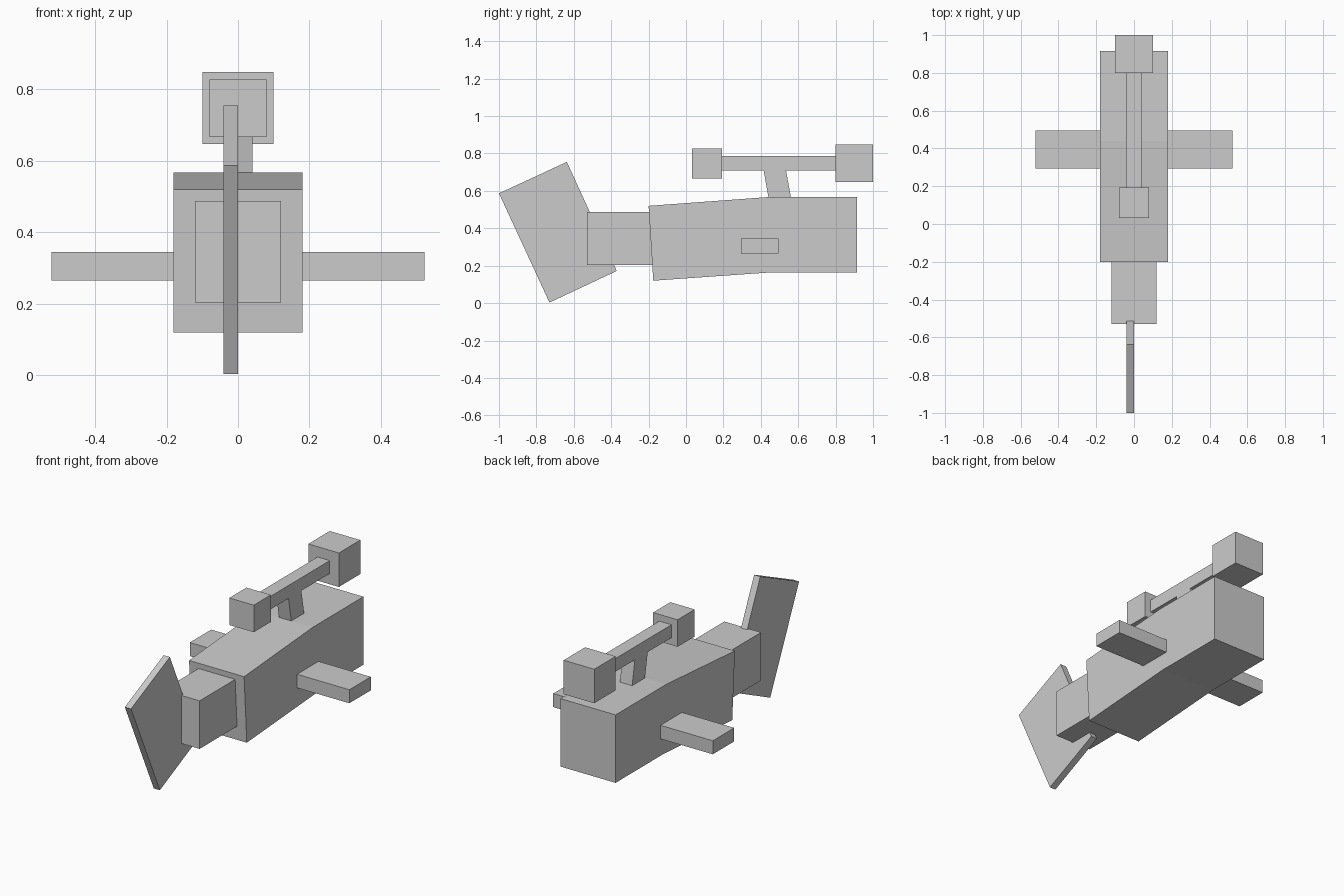
import bpy, bmesh

if "Cube" in bpy.data.objects:
    bpy.data.objects.remove(bpy.data.objects["Cube"])


def extrude_profile(name, profile, x0, x1):
    """Extrude a (y, z) outline from x0 to x1."""
    bm = bmesh.new()
    face = bm.faces.new([bm.verts.new((x0, y, z)) for y, z in profile])
    result = bmesh.ops.extrude_face_region(bm, geom=[face])
    verts = [v for v in result["geom"] if isinstance(v, bmesh.types.BMVert)]
    bmesh.ops.translate(bm, verts=verts, vec=(x1 - x0, 0, 0))
    bmesh.ops.recalc_face_normals(bm, faces=bm.faces)
    mesh = bpy.data.meshes.new(name)
    bm.to_mesh(mesh)
    bm.free()
    obj = bpy.data.objects.new(name, mesh)
    bpy.context.collection.objects.link(obj)
    return obj


def box(name, half_width, y0, y1, z0, z1):
    """Box centred on x = 0."""
    return extrude_profile(name, [(y0, z0), (y1, z0), (y1, z1), (y0, z1)],
                           -half_width, half_width)


# Main body: straight rear section, front section drooping slightly
body = extrude_profile("body", [(-0.20, 0.52), (-0.175, 0.12), (0.465, 0.165),
                                (0.915, 0.165), (0.915, 0.567), (0.44, 0.567)],
                       -0.18, 0.18)

# Narrow nose block and tilted blade set off-centre
box("nose_block", 0.12, -0.53, -0.18, 0.203, 0.487)
extrude_profile("blade", [(-1.0, 0.587), (-0.73, 0.003),
                          (-0.37, 0.172), (-0.637, 0.755)], -0.04, 0.0)

# Side bars passing through the body
box("side_bar", 0.522, 0.295, 0.495, 0.265, 0.345)

# Top sight: slanted post, rail and two end blocks
extrude_profile("sight_post", [(0.413, 0.72), (0.442, 0.56),
                               (0.562, 0.56), (0.533, 0.72)], -0.04, 0.04)
box("sight_rail", 0.04, 0.18, 0.81, 0.71, 0.787)
box("sight_front_block", 0.08, 0.033, 0.193, 0.667, 0.827)
box("sight_rear_block", 0.10, 0.80, 1.0, 0.647, 0.848)
